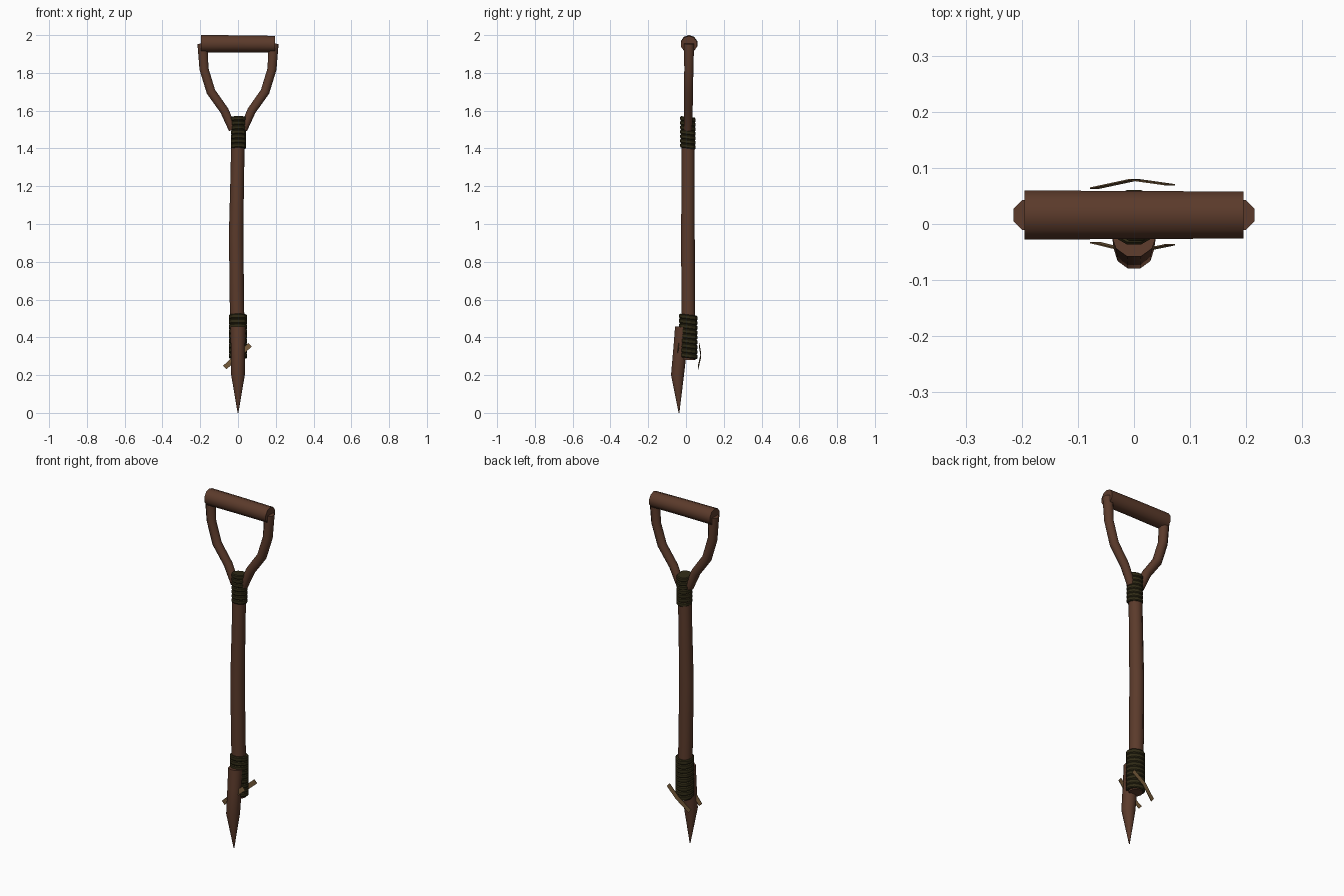
import bpy, bmesh, math
from mathutils import Vector

if "Cube" in bpy.data.objects:
    bpy.data.objects.remove(bpy.data.objects["Cube"])


def material(name, rgb):
    m = bpy.data.materials.new(name)
    m.diffuse_color = (*rgb, 1)
    m.use_nodes = True
    m.node_tree.nodes["Principled BSDF"].inputs["Base Color"].default_value = m.diffuse_color
    return m


WOOD = material("brown_wood", (0.105, 0.043, 0.024))
CORD = material("dark_green_cord", (0.030, 0.024, 0.008))
STRAW = material("tan_straw", (0.19, 0.11, 0.045))


def finish(name, bm, mat, angle=60):
    bmesh.ops.recalc_face_normals(bm, faces=bm.faces)
    me = bpy.data.meshes.new(name)
    bm.to_mesh(me)
    bm.free()
    me.materials.append(mat)
    ob = bpy.data.objects.new(name, me)
    bpy.context.scene.collection.objects.link(ob)
    bpy.ops.object.select_all(action='DESELECT')
    ob.select_set(True)
    bpy.context.view_layer.objects.active = ob
    bpy.ops.object.shade_smooth_by_angle(angle=math.radians(angle))
    return ob


def tube(name, pts, radii, mat, sides=10, tilt=0.0, angle=60):
    """Round bar through the points, with a radius at each one."""
    bm = bmesh.new()
    pts = [Vector(p) for p in pts]
    rings = []
    for i, (p, r) in enumerate(zip(pts, radii)):
        t = (pts[min(i + 1, len(pts) - 1)] - pts[max(i - 1, 0)]).normalized()
        u = Vector((0, 1, 0))
        u = (u - t * u.dot(t)).normalized()
        v = t.cross(u)
        ring = []
        for k in range(sides):
            a = 2 * math.pi * (k + 0.5) / sides
            d = (u * math.cos(a) + v * math.sin(a)) * r
            ring.append(bm.verts.new(p + d + Vector((0, 0, -tilt * d.y))))
        rings.append(ring)
    for a, b in zip(rings, rings[1:]):
        for k in range(sides):
            n = (k + 1) % sides
            bm.faces.new((a[k], a[n], b[n], b[k]))
    bm.faces.new(rings[0])
    bm.faces.new(rings[-1])
    return finish(name, bm, mat, angle)


def binding(name, x, y, z0, z1, r, turns):
    """Stack of slightly tilted cord turns with shallow grooves."""
    pts, radii = [], []
    h = (z1 - z0) / turns
    for i in range(turns):
        for f, s in ((0.0, -0.004), (0.2, 0.0), (0.8, 0.0)):
            pts.append((x, y, z0 + (i + f) * h))
            radii.append(r + s)
    pts.append((x, y, z1))
    radii.append(r - 0.004)
    return tube(name, pts, radii, CORD, 12, 0.12, 30)


def strand(name, pts, width):
    """Thin flat straw ribbon, its face turned to front and back."""
    bm = bmesh.new()
    pts = [Vector(p) for p in pts]
    d = pts[-1] - pts[0]
    side = Vector((-d.z, 0, d.x)).normalized() * width / 2
    th = Vector((0, 0.0012, 0))
    rings = [[bm.verts.new(p + o) for o in (side + th, side - th, -side - th, -side + th)]
             for p in pts]
    for a, b in zip(rings, rings[1:]):
        for k in range(4):
            bm.faces.new((a[k], a[(k + 1) % 4], b[(k + 1) % 4], b[k]))
    bm.faces.new(rings[0])
    bm.faces.new(rings[-1])
    return finish(name, bm, STRAW, 20)


# Shaft, slightly bowed to the left
tube("shaft",
     [(0.0, 0.015, 0.28), (-0.006, 0.012, 0.6), (-0.010, 0.010, 0.95),
      (-0.004, 0.011, 1.25), (0.002, 0.011, 1.54)],
     [0.037, 0.038, 0.038, 0.036, 0.036], WOOD)

# Pointed digging stake lashed to the front of the shaft
tube("stake",
     [(0, -0.037, 0.0), (0, -0.045, 0.2), (0, -0.030, 0.35), (0, -0.020, 0.455)],
     [0.002, 0.036, 0.038, 0.040], WOOD)

# Cross grip
tube("grip", [(-0.195, 0.016, 1.954), (0, 0.016, 1.954), (0.195, 0.016, 1.952)],
     [0.046, 0.045, 0.044], WOOD)

# Two bent arms carrying the grip
for side, label in ((-1, "left"), (1, "right")):
    tube("arm_" + label,
         [(side * x, y, z) for x, y, z in
          ((0.188, 0.016, 1.955), (0.180, 0.015, 1.82), (0.143, 0.013, 1.70),
           (0.072, 0.012, 1.60), (0.028, 0.011, 1.50))],
         [0.029, 0.026, 0.026, 0.025, 0.023], WOOD, 8)

# Cord bindings
binding("upper_binding", 0.003, 0.010, 1.40, 1.567, 0.042, 7)
binding("lower_binding", 0.0, 0.012, 0.29, 0.52, 0.050, 9)

# Loose straw strands in front of and behind the joint
strand("front_straw", [(-0.070, -0.033, 0.24), (0, -0.050, 0.305), (0.064, -0.037, 0.36)], 0.026)
strand("back_straw", [(-0.070, 0.064, 0.24), (0, 0.079, 0.305), (0.064, 0.070, 0.36)], 0.026)
